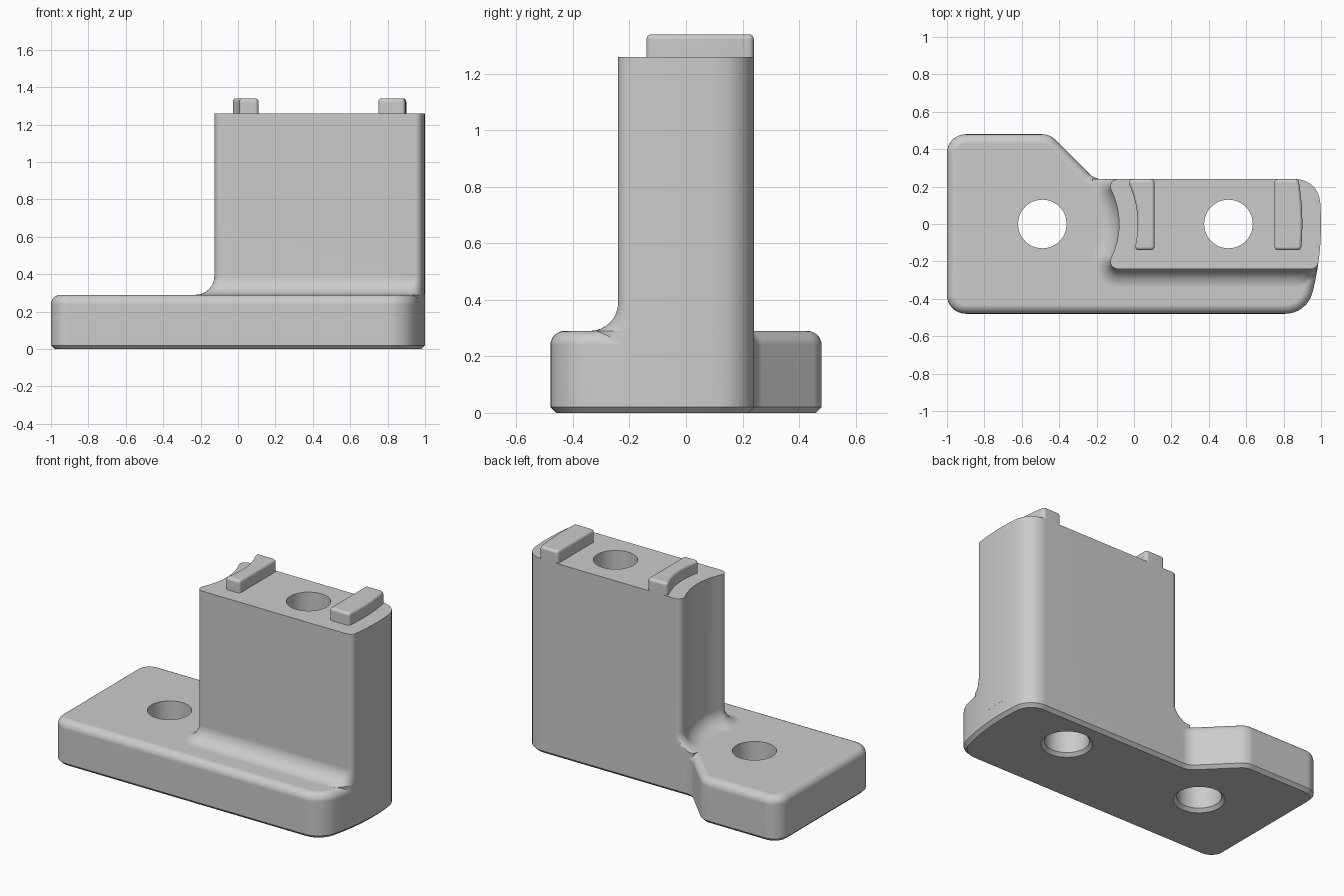
import bpy, bmesh
from math import sin, cos, asin, sqrt, pi, degrees, radians

cube = bpy.data.objects.get("Cube")
if cube:
    bpy.data.objects.remove(cube, do_unlink=True)

grey = bpy.data.materials.new("plain grey")
grey.use_nodes = True
grey.diffuse_color = (0.6, 0.6, 0.6, 1)
grey.node_tree.nodes["Principled BSDF"].inputs["Base Color"].default_value = (0.6, 0.6, 0.6, 1)

HUB = -0.49          # the curved ends are concentric with the left hole
OUTER, INNER = 1.49, 0.41
BACK = 0.24
TOP = 1.26


def arc(cx, cy, r, a0, a1, n=8):
    steps = [radians(a0 + (a1 - a0) * i / n) for i in range(n + 1)]
    return [(cx + r * cos(a), cy + r * sin(a)) for a in steps]


def on_hub(dist, y):
    """x of a corner centre at this distance from the hub, and its angle."""
    return HUB + sqrt(dist * dist - y * y), degrees(asin(y / dist))


def loft(name, rings):
    """Closed solid from (z, outline) rings."""
    bm = bmesh.new()
    loops = [[bm.verts.new((x, y, z)) for x, y in pts] for z, pts in rings]
    bm.faces.new(loops[0][::-1])
    bm.faces.new(loops[-1])
    for low, high in zip(loops, loops[1:]):
        for i in range(len(low)):
            bm.faces.new((low[i - 1], low[i], high[i], high[i - 1]))
    bmesh.ops.remove_doubles(bm, verts=bm.verts, dist=1e-5)
    bmesh.ops.recalc_face_normals(bm, faces=bm.faces)
    mesh = bpy.data.meshes.new(name)
    bm.to_mesh(mesh)
    bm.free()
    mesh.materials.append(grey)
    ob = bpy.data.objects.new(name, mesh)
    bpy.context.collection.objects.link(ob)
    return ob


def rounded_rim(top, r, n=6):
    """(z, inset) steps of a rounded upper edge."""
    ts = [pi / 2 * i / n for i in range(n + 1)]
    return [(top - r + r * sin(t), r * (1 - cos(t))) for t in ts]


def base_outline(d):
    fx, fa = on_hub(OUTER - 0.15, -0.33)
    bx, ba = on_hub(OUTER - 0.13, 0.11)
    return (arc(-0.9, -0.38, 0.1 - d, 180, 270)
            + arc(fx, -0.33, 0.15 - d, 270, 360 + fa)
            + arc(HUB, 0, OUTER - d, fa, ba, 16)
            + arc(bx, 0.11, 0.13 - d, ba, 90)
            + arc(-0.169, 0.34, 0.1 + d, 270, 225)
            + arc(-0.491, 0.38, 0.1 - d, 45, 90)
            + arc(-0.9, 0.38, 0.1 - d, 90, 180))


def tower_outline(f):
    r = 0.04 + f
    lx, la = on_hub(INNER + 0.04, 0.2)
    fx, fa = on_hub(OUTER - r, -0.2)
    bx, ba = on_hub(OUTER - 0.13, 0.11)
    pts = (arc(lx, -0.2, r, 180 - la, 270)
           + arc(fx, -0.2, r, 270, 360 + fa)
           + arc(HUB, 0, OUTER, fa, ba, 16)
           + arc(bx, 0.11, 0.13, ba, 90)
           + arc(lx, 0.2, r, 90, 180 + la)
           + arc(HUB, 0, INNER - f, la, -la, 16))
    return [(x, min(y, BACK)) for x, y in pts]


def left_rib_outline(d):
    fx, fa = on_hub(0.53, -0.12)
    bx, ba = on_hub(0.53, 0.22)
    r = 0.02 - d
    return (arc(fx, -0.12, r, 180 + fa, 270, 4) + arc(0.09, -0.12, r, 270, 360, 4)
            + arc(0.09, 0.22, r, 0, 90, 4) + arc(bx, 0.22, r, 90, 180 + ba, 4)
            + arc(HUB, 0, 0.51 + d, ba, fa, 14))


def right_rib_outline(d):
    fx, fa = on_hub(1.37, -0.12)
    bx, ba = on_hub(1.37, 0.22)
    r = 0.02 - d
    return (arc(0.77, -0.12, r, 180, 270, 4) + arc(fx, -0.12, r, 270, 360 + fa, 4)
            + arc(HUB, 0, 1.39 - d, fa, ba, 14)
            + arc(bx, 0.22, r, ba, 90, 4) + arc(0.77, 0.22, r, 90, 180, 4))


def combine(ob, other, operation):
    mod = ob.modifiers.new(operation.lower(), "BOOLEAN")
    mod.operation, mod.object, mod.solver = operation, other, "EXACT"
    bpy.context.view_layer.objects.active = ob
    bpy.ops.object.modifier_apply(modifier=mod.name)
    bpy.data.objects.remove(other, do_unlink=True)


def smooth(ob):
    bpy.ops.object.select_all(action="DESELECT")
    ob.select_set(True)
    bpy.context.view_layer.objects.active = ob
    bpy.ops.object.shade_smooth_by_angle(angle=radians(30))
    ob.modifiers.new("even shading", "WEIGHTED_NORMAL").keep_sharp = True


# Foot plate: chamfered below, rounded above
steps = [(0, 0.02), (0.02, 0)] + rounded_rim(0.29, 0.05)
body = loft("bracket_body", [(z, base_outline(d)) for z, d in steps])

# Tower: flares into the plate at the front and on the inner end
flare = 0.1
ts = [pi / 2 * (1 - i / 8) for i in range(9)]
steps = [(0.1, flare)] + [(0.29 + flare * (1 - sin(t)), flare * (1 - cos(t))) for t in ts]
steps.append((TOP, 0))
combine(body, loft("tower", [(z, tower_outline(f)) for z, f in steps]), "UNION")

# Bolt holes, countersunk underneath
for x in (HUB, 0.505):
    steps = [(-0.02, 0.17), (0.02, 0.13), (1.5, 0.13)]
    cutter = loft("hole", [(z, arc(x, 0, r, 0, 360, 48)[:-1]) for z, r in steps])
    combine(body, cutter, "DIFFERENCE")
smooth(body)

# Locating ribs on the tower top
for name, outline in (("left_rib", left_rib_outline), ("right_rib", right_rib_outline)):
    steps = [(TOP - 0.001, 0)] + rounded_rim(1.34, 0.018, 4)
    smooth(loft(name, [(z, outline(d)) for z, d in steps]))
